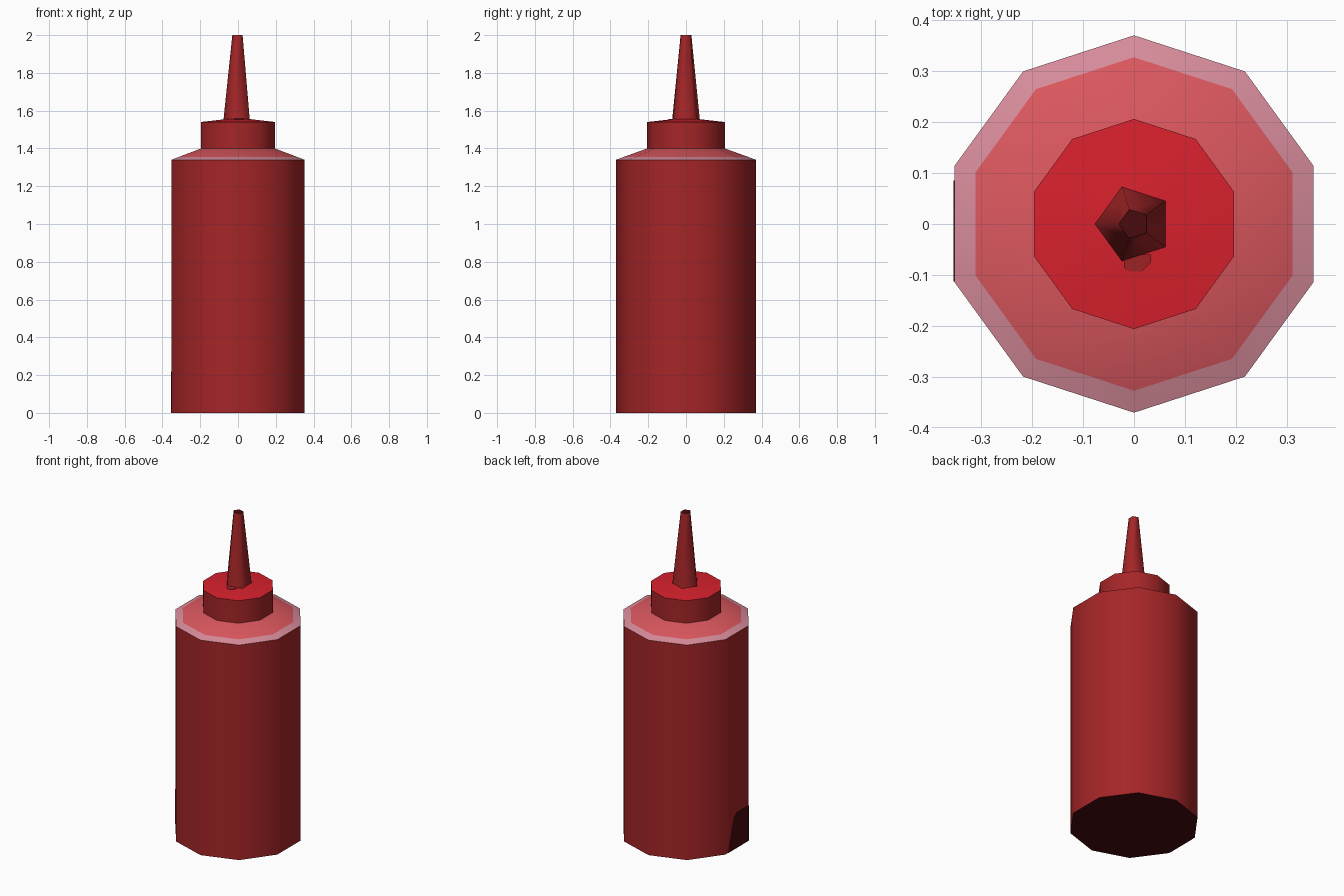
import bpy, bmesh, math

if "Cube" in bpy.data.objects:
    bpy.data.objects.remove(bpy.data.objects["Cube"])


def mat(name, rgb):
    # sRGB 0-255 to linear diffuse colour
    lin = [((c / 255 + 0.055) / 1.055) ** 2.4 if c > 10 else c / 255 / 12.92 for c in rgb]
    m = bpy.data.materials.new(name)
    m.diffuse_color = (*lin, 1)
    m.use_nodes = True
    m.node_tree.nodes["Principled BSDF"].inputs["Base Color"].default_value = m.diffuse_color
    return m


RED = mat("deep red", (165, 37, 39))
BRIGHT = mat("bright red", (216, 33, 45))
ROSE = mat("rose red", (220, 88, 95))
PINK = mat("pale pink", (216, 140, 155))
DARK = mat("dark maroon", (72, 11, 13))


def finish(name, bm, mats, angle):
    me = bpy.data.meshes.new(name)
    bm.to_mesh(me)
    bm.free()
    ob = bpy.data.objects.new(name, me)
    bpy.context.collection.objects.link(ob)
    for m in mats:
        me.materials.append(m)
    if angle:
        bpy.ops.object.select_all(action='DESELECT')
        ob.select_set(True)
        bpy.context.view_layer.objects.active = ob
        bpy.ops.object.shade_smooth_by_angle(angle=math.radians(angle))
    return ob


def lathe(name, sides, start, profile, bands, mats, bottom=None, top=None, angle=45):
    """Stack rings of (radius, z); bands gives a material slot per band."""
    bm = bmesh.new()
    rings = []
    for r, z in profile:
        ring = []
        for i in range(sides):
            a = math.radians(start) + math.tau * i / sides
            ring.append(bm.verts.new((r * math.cos(a), r * math.sin(a), z)))
        rings.append(ring)
    for lo, hi, slot in zip(rings, rings[1:], bands):
        for i in range(sides):
            j = (i + 1) % sides
            bm.faces.new((lo[i], lo[j], hi[j], hi[i])).material_index = slot
    if bottom is not None:
        bm.faces.new(rings[0][::-1]).material_index = bottom
    if top is not None:
        bm.faces.new(rings[-1]).material_index = top
    return finish(name, bm, mats, angle)


def plate(name, points, normal, depth, material):
    bm = bmesh.new()
    f = bm.faces.new([bm.verts.new(p) for p in points])
    res = bmesh.ops.extrude_face_region(bm, geom=[f])
    vs = [v for v in res["geom"] if isinstance(v, bmesh.types.BMVert)]
    bmesh.ops.translate(bm, verts=vs, vec=[n * depth for n in normal])
    bmesh.ops.recalc_face_normals(bm, faces=bm.faces)
    return finish(name, bm, [material], 0)


# Bottle with pale shoulder rim and dark base
lathe("bottle_body", 10, 90,
      [(0.37, 0), (0.37, 1.34), (0.327, 1.356), (0.205, 1.4)],
      [0, 1, 2], [RED, PINK, ROSE, DARK], bottom=3, top=2)

# Screw cap with a gently raised bright top
lathe("cap", 10, 90,
      [(0.206, 1.395), (0.206, 1.54), (0.07, 1.555)],
      [0, 1], [RED, BRIGHT], bottom=0, top=1)

# Tapered five-sided nozzle with dark tip
lathe("nozzle", 5, 180,
      [(0.077, 1.55), (0.03, 2.0)], [0], [RED, DARK], bottom=0, top=1, angle=75)

# Dark scuff at the foot of the left face
x = -0.37 * math.cos(math.radians(18))
plate("base_scuff",
      [(x, y, z) for y, z in ((0.085, 0), (0.065, 0.08), (0.03, 0.2),
                              (0.0, 0.22), (-0.113, 0.22), (-0.113, 0))],
      (-1, 0, 0), 0.002, DARK)

# Small darker mark on the cap in front of the nozzle
plate("cap_mark",
      [(px, py, 1.5585 + 0.11 * (py + 0.06)) for px, py in
       ((-0.02, -0.06), (-0.02, -0.085), (-0.008, -0.093), (0.015, -0.093),
        (0.033, -0.075), (0.033, -0.06))],
      (0, 0, -1), 0.006, RED)
